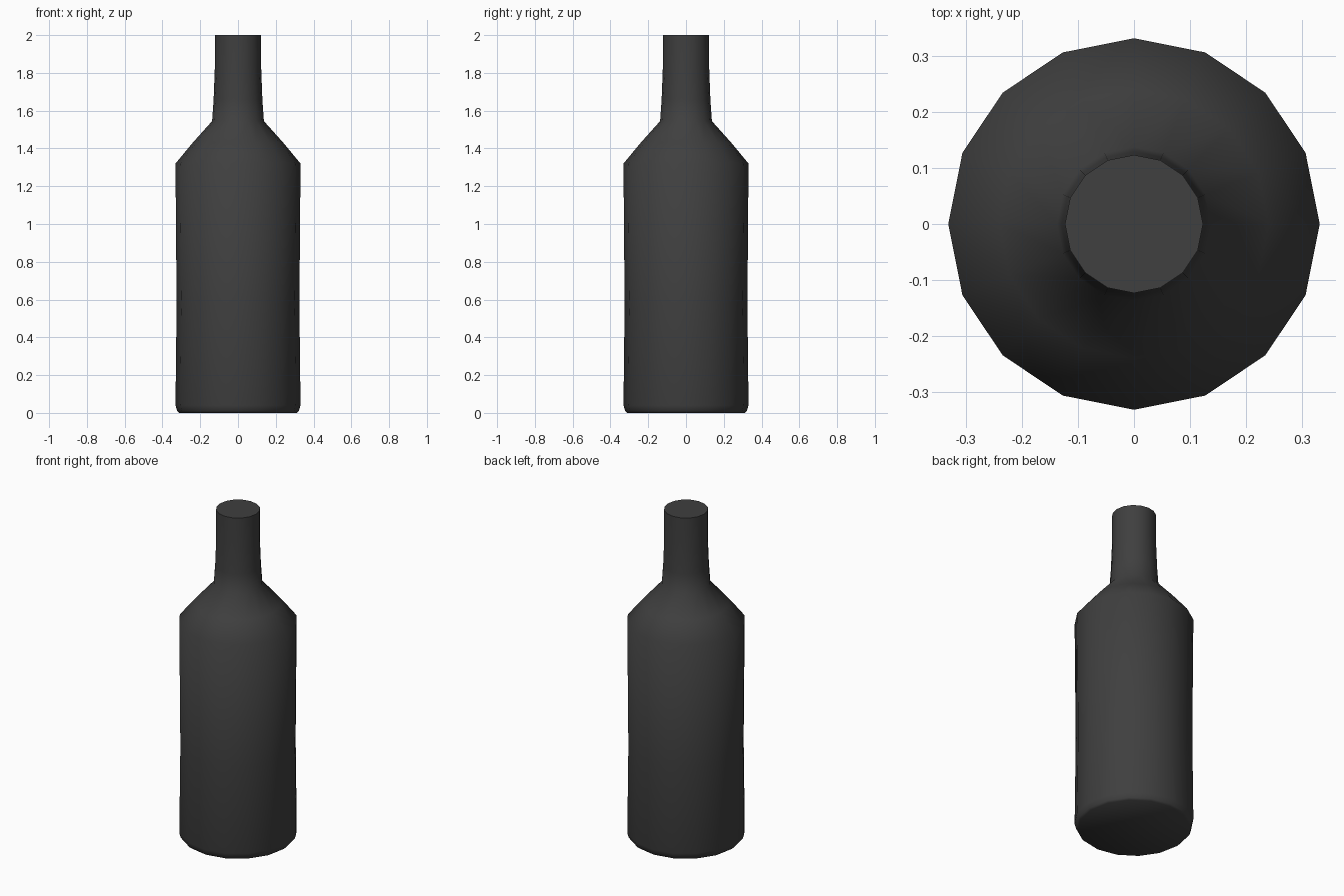
import bpy, bmesh, math

if "Cube" in bpy.data.objects:
    bpy.data.objects.remove(bpy.data.objects["Cube"])

SIDES = 16
# (radius, height) from base to mouth
PROFILE = [(0.312, 0.0), (0.322, 0.01), (0.331, 0.04), (0.325, 0.57), (0.331, 1.32),
           (0.240, 1.43), (0.137, 1.545), (0.129, 1.66), (0.123, 1.82), (0.123, 2.0)]

# Bottle body: lathe the profile ring by ring
bm = bmesh.new()
rings = []
for r, z in PROFILE:
    rings.append([bm.verts.new((r * math.cos(2 * math.pi * i / SIDES),
                                r * math.sin(2 * math.pi * i / SIDES), z))
                  for i in range(SIDES)])
for low, high in zip(rings, rings[1:]):
    for i in range(SIDES):
        j = (i + 1) % SIDES
        bm.faces.new((low[i], low[j], high[j], high[i]))

# Base and mouth caps
bm.faces.new(rings[0][::-1])
bm.faces.new(rings[-1])

mesh = bpy.data.meshes.new("bottle")
bm.to_mesh(mesh)
bm.free()
bottle = bpy.data.objects.new("bottle", mesh)
bpy.context.collection.objects.link(bottle)

# Dark glass
glass = bpy.data.materials.new("dark_glass")
glass.diffuse_color = (0.05, 0.05, 0.05, 1)
glass.use_nodes = True
glass.node_tree.nodes["Principled BSDF"].inputs["Base Color"].default_value = glass.diffuse_color
mesh.materials.append(glass)

# Smooth sides, sharp mouth
bpy.context.view_layer.objects.active = bottle
bottle.select_set(True)
bpy.ops.object.shade_smooth_by_angle(angle=math.radians(60))
